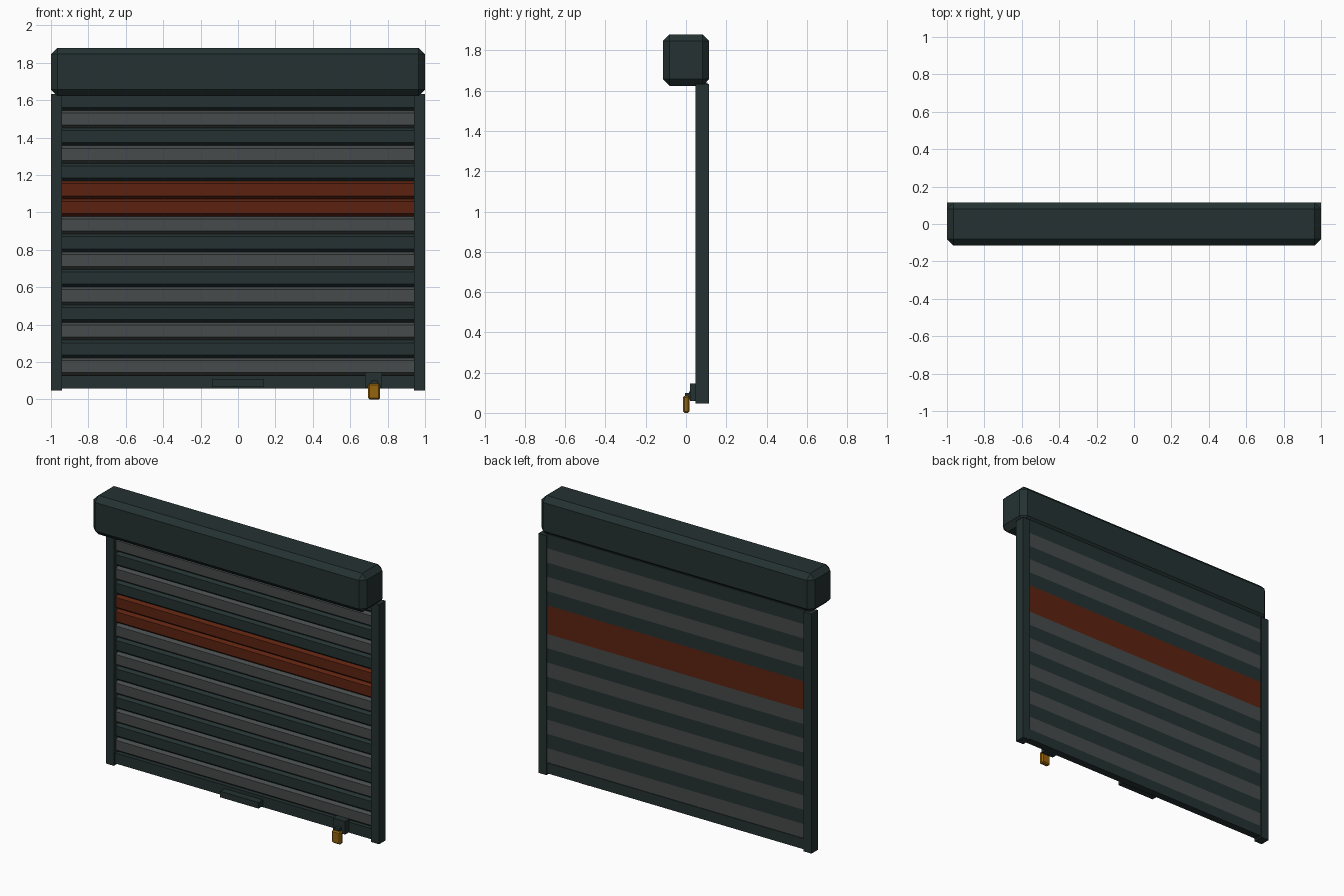
import bpy, bmesh

if "Cube" in bpy.data.objects:
    bpy.data.objects.remove(bpy.data.objects["Cube"])

def material(name, rgb):
    m = bpy.data.materials.new(name)
    m.diffuse_color = (*rgb, 1)
    m.use_nodes = True
    m.node_tree.nodes["Principled BSDF"].inputs["Base Color"].default_value = m.diffuse_color
    return m

DARK = material("dark teal", (0.018, 0.031, 0.031))
GREY = material("slate grey", (0.061, 0.069, 0.069))
RUST = material("rust red", (0.107, 0.0165, 0.005))
BRASS = material("brass", (0.30, 0.125, 0.004))

def finish(bm, name, mat):
    bmesh.ops.recalc_face_normals(bm, faces=bm.faces)
    me = bpy.data.meshes.new(name)
    bm.to_mesh(me)
    bm.free()
    ob = bpy.data.objects.new(name, me)
    me.materials.append(mat)
    bpy.context.collection.objects.link(ob)
    return ob

def box(name, x, y, z, mat, bevel=0):
    """Box from (min, max) ranges with an optional flat chamfer."""
    bm = bmesh.new()
    bmesh.ops.create_cube(bm, size=1)
    for v in bm.verts:
        v.co = [r[0] + (c + 0.5) * (r[1] - r[0]) for c, r in zip(v.co, (x, y, z))]
    if bevel:
        bmesh.ops.bevel(bm, geom=bm.edges[:], offset=bevel, segments=1, affect='EDGES')
    return finish(bm, name, mat)

def extrude_x(name, profile, half, mat):
    """Extrude a (y, z) profile along x."""
    bm = bmesh.new()
    face = bm.faces.new([bm.verts.new((-half, y, z)) for y, z in profile])
    ext = bmesh.ops.extrude_face_region(bm, geom=[face])["geom"]
    bmesh.ops.translate(bm, vec=(2 * half, 0, 0),
                        verts=[g for g in ext if isinstance(g, bmesh.types.BMVert)])
    return finish(bm, name, mat)

# Roller housing and side rails
box("roller_housing", (-1, 1), (-0.115, 0.115), (1.623, 1.88), DARK, 0.034)
for side, x in (("left", (-1, -0.942)), ("right", (0.942, 1))):
    box(side + "_rail", x, (0.047, 0.115), (0.047, 1.633), DARK)

# Slats: alternating colours with a double rust band
PITCH, BASE = 0.0945, 0.128
for i in range(16):
    z = BASE + i * PITCH
    t = z + PITCH
    mat = RUST if i in (9, 10) else GREY if i % 2 == 0 else DARK
    extrude_x(f"slat_{i + 1}", [(0.106, z), (0.106, t), (0.088, t), (0.069, t - 0.014),
                                (0.069, z + 0.016), (0.088, z)], 0.945, mat)

# Bottom bar, pull handle, hasp and padlock
box("bottom_bar", (-0.945, 0.945), (0.06, 0.11), (0.058, BASE), DARK)
box("pull_handle", (-0.14, 0.14), (0.014, 0.065), (0.066, 0.106), DARK)
box("lock_hasp", (0.68, 0.77), (0.02, 0.065), (0.06, 0.147), DARK)
box("padlock", (0.695, 0.76), (-0.016, 0.018), (0, 0.084), BRASS, 0.008)
box("padlock_shackle", (0.71, 0.745), (-0.006, 0.022), (0.075, 0.1), DARK)
